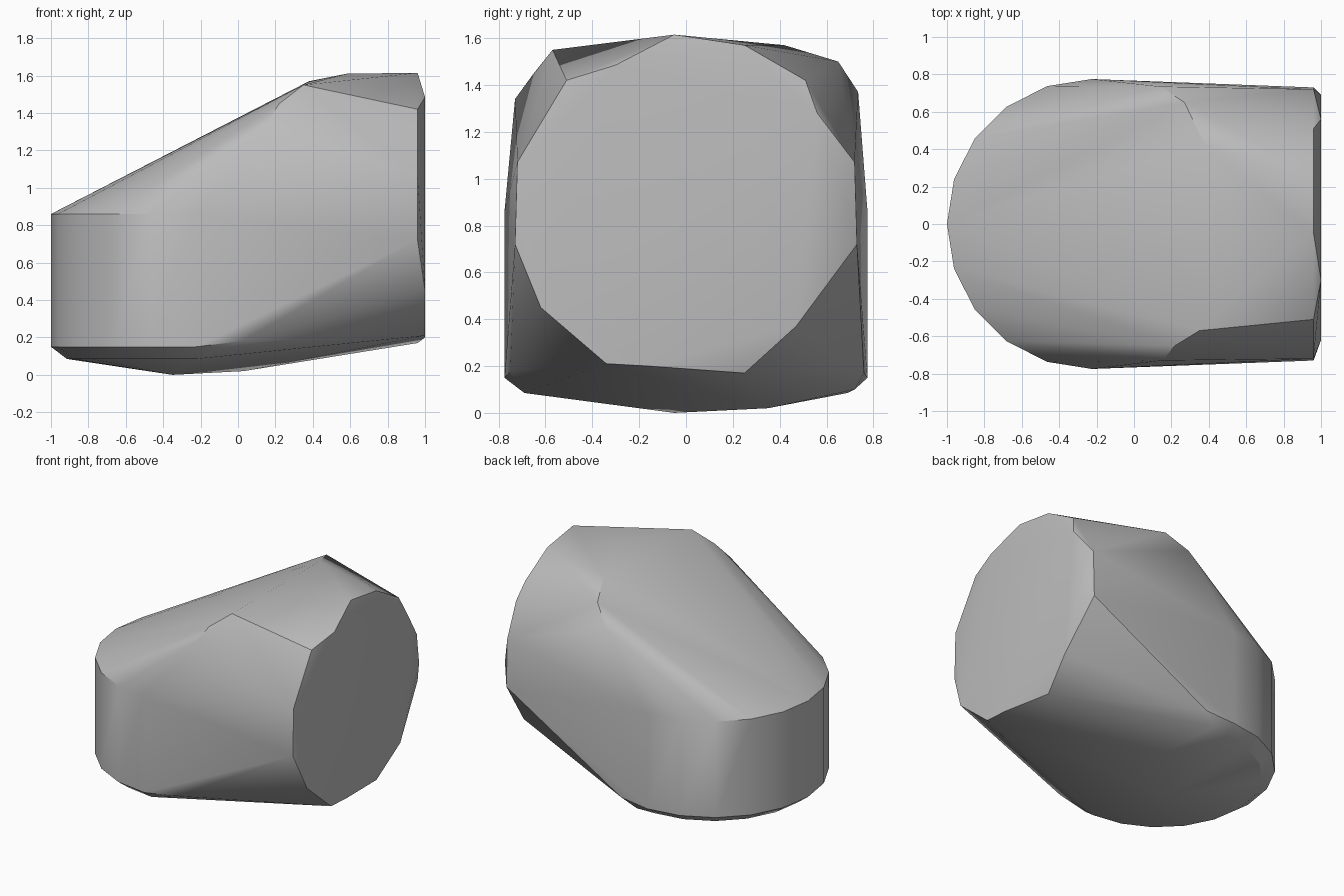
import bpy
import bmesh
import math
from mathutils import Vector

default_cube = bpy.data.objects.get("Cube")
if default_cube:
    bpy.data.objects.remove(default_cube, do_unlink=True)


def make_material(name, colour):
    material = bpy.data.materials.new(name)
    material.use_nodes = True
    material.diffuse_color = colour
    shader = material.node_tree.nodes["Principled BSDF"]
    shader.inputs["Base Color"].default_value = colour
    return material


def half_ring(radius, height, steps=10):
    """Half circle on the left-hand end of the upright drum."""
    centre = Vector((-0.225, 0, height))
    for step in range(steps + 1):
        angle = math.pi * (step / steps + 0.5)
        yield centre + radius * Vector((math.cos(angle), math.sin(angle), 0))


def end_ring(x, outline):
    """Points of the flat round end, given as (y, z)."""
    return [Vector((x, y, z)) for y, z in outline]


# Upright drum: bevelled foot, lower rim and upper rim
points = list(half_ring(0.69, 0.085))
points += half_ring(0.775, 0.15)
points += half_ring(0.775, 0.86)

# Shallow point of the underside
points += [Vector((-0.35, -0.05, 0)), Vector((0.03, 0.35, 0.02))]

# Round end: outer rim and slightly raised inner rim
points += end_ring(0.96, [
    (-0.51, 1.42), (-0.05, 1.615), (0.25, 1.57), (0.51, 1.42),
    (0.72, 1.07), (0.73, 0.72), (0.25, 0.17),
    (-0.73, 0.72), (-0.72, 1.07)])
points += end_ring(1.0, [
    (-0.3, 1.485), (0.56, 1.28), (0.69, 0.88), (0.47, 0.37),
    (-0.16, 0.2), (-0.34, 0.21), (-0.62, 0.45)])

# Shoulders where the sloping top meets the horizontal barrel
shoulders = [
    (0.15, -0.73, 1.34), (0.22, -0.65, 1.45), (0.35, -0.57, 1.55),
    (0.14, 0.735, 1.37), (0.27, 0.65, 1.5), (0.38, 0.42, 1.57),
    (0.58, -0.05, 1.61)]
# Lower corners under the barrel
corners = [(0.02, -0.75, 0.18), (-0.1, 0.72, 0.1), (0, 0.76, 0.17)]
points += [Vector(point) for point in shoulders + corners]

# Wrap all rims in one convex skin
bm = bmesh.new()
for point in points:
    bm.verts.new(point)
hull = bmesh.ops.convex_hull(bm, input=bm.verts)
loose = [v for v in bm.verts if not v.link_faces]
bmesh.ops.delete(bm, geom=loose, context="VERTS")
bmesh.ops.dissolve_limit(bm, angle_limit=math.radians(1),
                         verts=bm.verts, edges=bm.edges)
bmesh.ops.recalc_face_normals(bm, faces=bm.faces)

mesh = bpy.data.meshes.new("rounded_block")
bm.to_mesh(mesh)
bm.free()
block = bpy.data.objects.new("rounded_block", mesh)
bpy.context.collection.objects.link(block)
mesh.materials.append(make_material("plain grey", (0.5, 0.5, 0.5, 1)))

# Soft shading with crisp rims
bpy.ops.object.select_all(action="DESELECT")
block.select_set(True)
bpy.context.view_layer.objects.active = block
bpy.ops.object.shade_smooth_by_angle(angle=math.radians(30))
